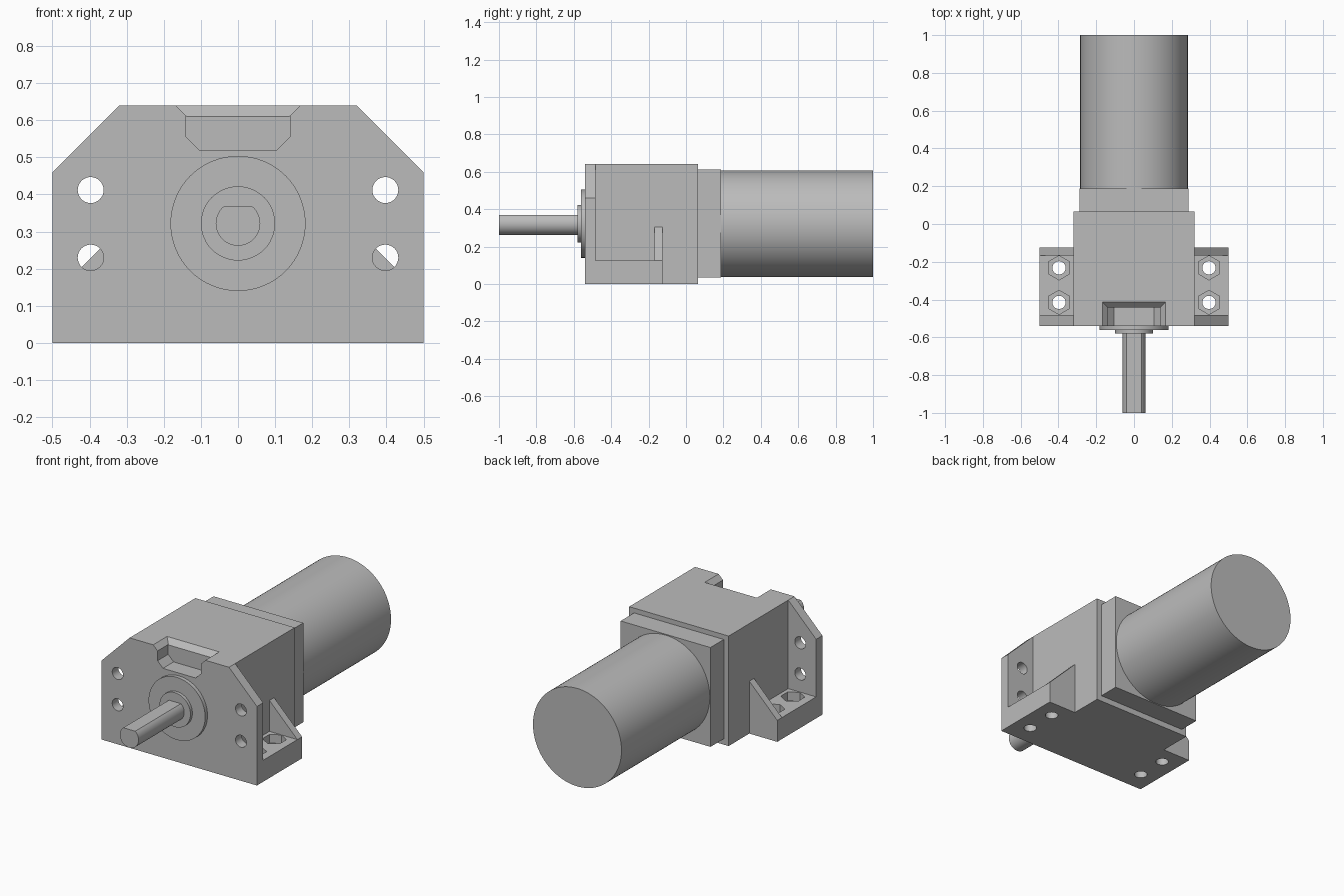
import bpy, bmesh, math
from mathutils import Matrix, Vector

cube = bpy.data.objects.get("Cube")
if cube:
    bpy.data.objects.remove(cube, do_unlink=True)

grey = bpy.data.materials.new("plain grey")
grey.use_nodes = True
COLOUR = (0.5, 0.5, 0.5, 1)
grey.diffuse_color = COLOUR
grey.node_tree.nodes["Principled BSDF"].inputs["Base Color"].default_value = COLOUR

AXIS_Z = 0.322   # height of the shaft centre line


def finish(name, bm):
    bmesh.ops.recalc_face_normals(bm, faces=bm.faces)
    mesh = bpy.data.meshes.new(name)
    bm.to_mesh(mesh)
    bm.free()
    mesh.materials.append(grey)
    obj = bpy.data.objects.new(name, mesh)
    bpy.context.collection.objects.link(obj)
    return obj


def prism(name, profile, start, end, axis="Y"):
    """Extrude a profile of (x, z) along Y, or of (x, y) along Z."""
    bm = bmesh.new()
    place = (lambda a, b: (a, start, b)) if axis == "Y" else (lambda a, b: (a, b, start))
    face = bm.faces.new([bm.verts.new(place(a, b)) for a, b in profile])
    moved = bmesh.ops.extrude_face_region(bm, geom=[face])["geom"]
    shift = Vector((0, end - start, 0) if axis == "Y" else (0, 0, end - start))
    bmesh.ops.translate(bm, vec=shift, verts=[v for v in moved if isinstance(v, bmesh.types.BMVert)])
    return finish(name, bm)


def box(name, half_x, y0, y1, z0, z1):
    return prism(name, [(-half_x, z0), (half_x, z0), (half_x, z1), (-half_x, z1)], y0, y1)


def circle(cx, cy, radius, sides, turn=0.0):
    angles = [turn + math.tau * i / sides for i in range(sides)]
    return [(cx + radius * math.cos(a), cy + radius * math.sin(a)) for a in angles]


def smooth(obj):
    bpy.ops.object.select_all(action="DESELECT")
    obj.select_set(True)
    bpy.context.view_layer.objects.active = obj
    bpy.ops.object.shade_smooth_by_angle(angle=math.radians(30))


def combine(target, others, operation):
    """Apply boolean operations and remove the helper parts."""
    for other in others:
        other.hide_render = True
        mod = target.modifiers.new(operation.lower(), "BOOLEAN")
        mod.operation, mod.object, mod.solver = operation, other, "EXACT"
    bpy.context.view_layer.update()
    graph = bpy.context.evaluated_depsgraph_get()
    mesh = bpy.data.meshes.new_from_object(target.evaluated_get(graph))
    target.modifiers.clear()
    target.data = mesh
    for other in others:
        bpy.data.objects.remove(other, do_unlink=True)


# Gearbox housing with front plate, foot flange and gusset ribs
housing = box("gearbox_housing", 0.32, -0.54, 0.065, 0, 0.64)
plate = prism("front_plate", [(-0.5, 0), (0.5, 0), (0.5, 0.46), (0.32, 0.64),
                              (-0.32, 0.64), (-0.5, 0.46)], -0.54, -0.483)
foot = box("foot_flange", 0.5, -0.54, -0.125, 0, 0.125)
ribs = prism("gusset_ribs", [(-0.5, 0), (0.5, 0), (0.5, 0.125), (0.32, 0.305),
                             (-0.32, 0.305), (-0.5, 0.125)], -0.168, -0.125)
combine(housing, [plate, foot, ribs], "UNION")

# Pocket in the top front edge, with a flared rim
pocket = prism("pocket_cutter", [(-0.105, 0.52), (0.105, 0.52), (0.14, 0.555),
                                 (0.14, 0.7), (-0.14, 0.7), (-0.14, 0.555)], -0.6, -0.442)
bm = bmesh.new()
rings = []
for grow, z in ((0, 0.61), (0.06, 0.67)):
    x, back = 0.138 + grow, -0.442 + grow
    rings.append([bm.verts.new(p) for p in ((-x, -0.6, z), (x, -0.6, z), (x, back, z), (-x, back, z))])
for ring in rings:
    bm.faces.new(ring)
for i in range(4):
    j = (i + 1) % 4
    bm.faces.new((rings[0][i], rings[0][j], rings[1][j], rings[1][i]))
cutters = [pocket, finish("rim_cutter", bm)]

# Screw holes through the plate and foot, with hexagonal nut recesses
for x in (-0.397, 0.397):
    for z in (0.23, 0.412):
        cutters.append(prism("plate_hole", circle(x, z, 0.035, 32), -0.6, -0.4))
    for y in (-0.415, -0.232):
        cutters.append(prism("foot_hole", circle(x, y, 0.035, 32), -0.1, 0.2, "Z"))
        cutters.append(prism("nut_recess", circle(x, y, 0.064, 6, math.pi / 2), 0.075, 0.2, "Z"))
combine(housing, cutters, "DIFFERENCE")
smooth(housing)

# Bearing bosses on the front
smooth(prism("bearing_boss", circle(0, AXIS_Z, 0.182, 64), -0.562, -0.54))
smooth(prism("shaft_collar", circle(0, AXIS_Z, 0.1, 48), -0.58, -0.562))

# Output shaft with a flat on top
flat = math.asin(0.046 / 0.06)
sweep = math.pi + 2 * flat
outline = [math.pi - flat + sweep * i / 40 for i in range(41)]
smooth(prism("output_shaft", [(0.06 * math.cos(a), AXIS_Z + 0.06 * math.sin(a)) for a in outline],
             -1, -0.58))

# Motor and its square mounting block
box("motor_mount", 0.289, 0.065, 0.188, 0.034, 0.612)
smooth(prism("motor_can", circle(0, AXIS_Z, 0.285, 96), 0.188, 1))
